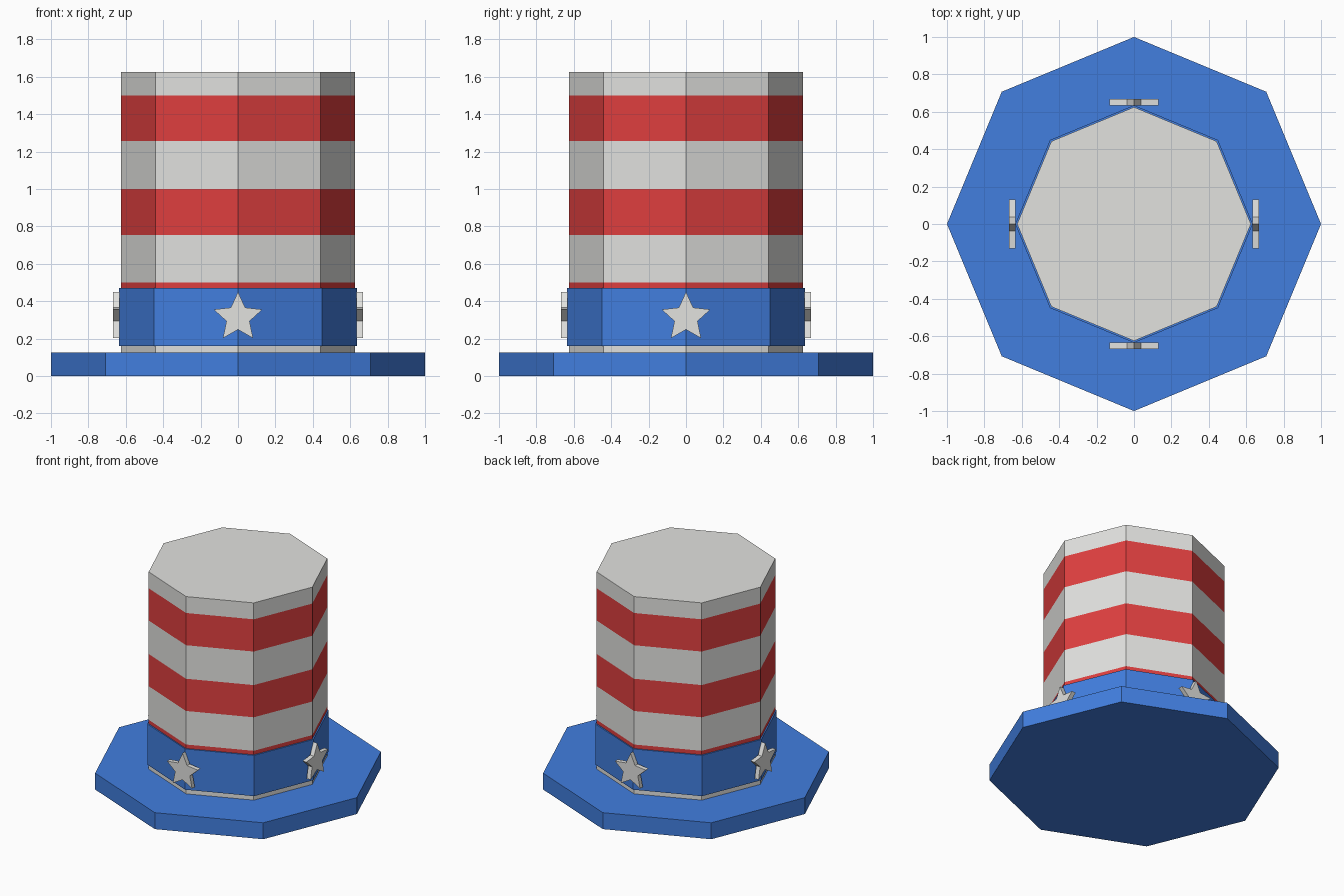
import bpy, bmesh
from math import sin, cos, pi
from mathutils import Matrix

cube = bpy.data.objects.get("Cube")
if cube:
    bpy.data.objects.remove(cube, do_unlink=True)


def material(name, rgb):
    m = bpy.data.materials.new(name)
    m.use_nodes = True
    m.diffuse_color = (*rgb, 1)
    m.node_tree.nodes["Principled BSDF"].inputs["Base Color"].default_value = (*rgb, 1)
    return m


white = material("white", (0.76, 0.76, 0.74))
red = material("red", (0.74, 0.05, 0.05))
blue = material("blue", (0.054, 0.21, 0.74))


def ring(radius, z, sides=8):
    return [(radius * cos(2 * pi * i / sides), radius * sin(2 * pi * i / sides), z)
            for i in range(sides)]


def make_object(name, bm, mats):
    bmesh.ops.recalc_face_normals(bm, faces=bm.faces)
    mesh = bpy.data.meshes.new(name)
    bm.to_mesh(mesh)
    bm.free()
    for m in mats:
        mesh.materials.append(m)
    obj = bpy.data.objects.new(name, mesh)
    bpy.context.collection.objects.link(obj)
    return obj


def loft(name, loops, mats, stripes=None, closed=False):
    """Skin a stack of loops; closed joins last to first, otherwise cap both ends."""
    bm = bmesh.new()
    rows = [[bm.verts.new(p) for p in loop] for loop in loops]
    n = len(rows[0])
    pairs = list(zip(rows, rows[1:]))
    if closed:
        pairs.append((rows[-1], rows[0]))
    else:
        bm.faces.new(rows[0][::-1])
        bm.faces.new(rows[-1])
    for k, (a, b) in enumerate(pairs):
        for i in range(n):
            j = (i + 1) % n
            f = bm.faces.new((a[i], a[j], b[j], b[i]))
            f.material_index = stripes[k] if stripes else 0
    return make_object(name, bm, mats)


# Brim
loft("brim", [ring(1.0, 0), ring(1.0, 0.125)], [blue])

# Crown with alternating white and red stripes
levels = [0.125, 0.25, 0.5, 0.755, 1.0, 1.255, 1.5, 1.625]
loft("crown", [ring(0.625, z) for z in levels], [white, red],
     stripes=[k % 2 for k in range(len(levels) - 1)])

# Hat band: a thin octagonal collar around the crown
loft("hat_band", [ring(0.635, 0.16), ring(0.635, 0.47),
                  ring(0.62, 0.47), ring(0.62, 0.16)], [blue], closed=True)


# Stars on the four corners facing the main directions
def star_outline(y):
    pts = []
    for i in range(10):
        r = 0.065 if i % 2 else 0.137
        a = pi * i / 5
        pts.append((r * sin(a), y, 0.313 + r * cos(a)))
    return pts


for i, side in enumerate(["front", "left", "back", "right"]):
    star = loft(side + "_star", [star_outline(-0.667), star_outline(-0.634)], [white])
    star.data.transform(Matrix.Rotation(i * pi / 2, 4, "Z"))
